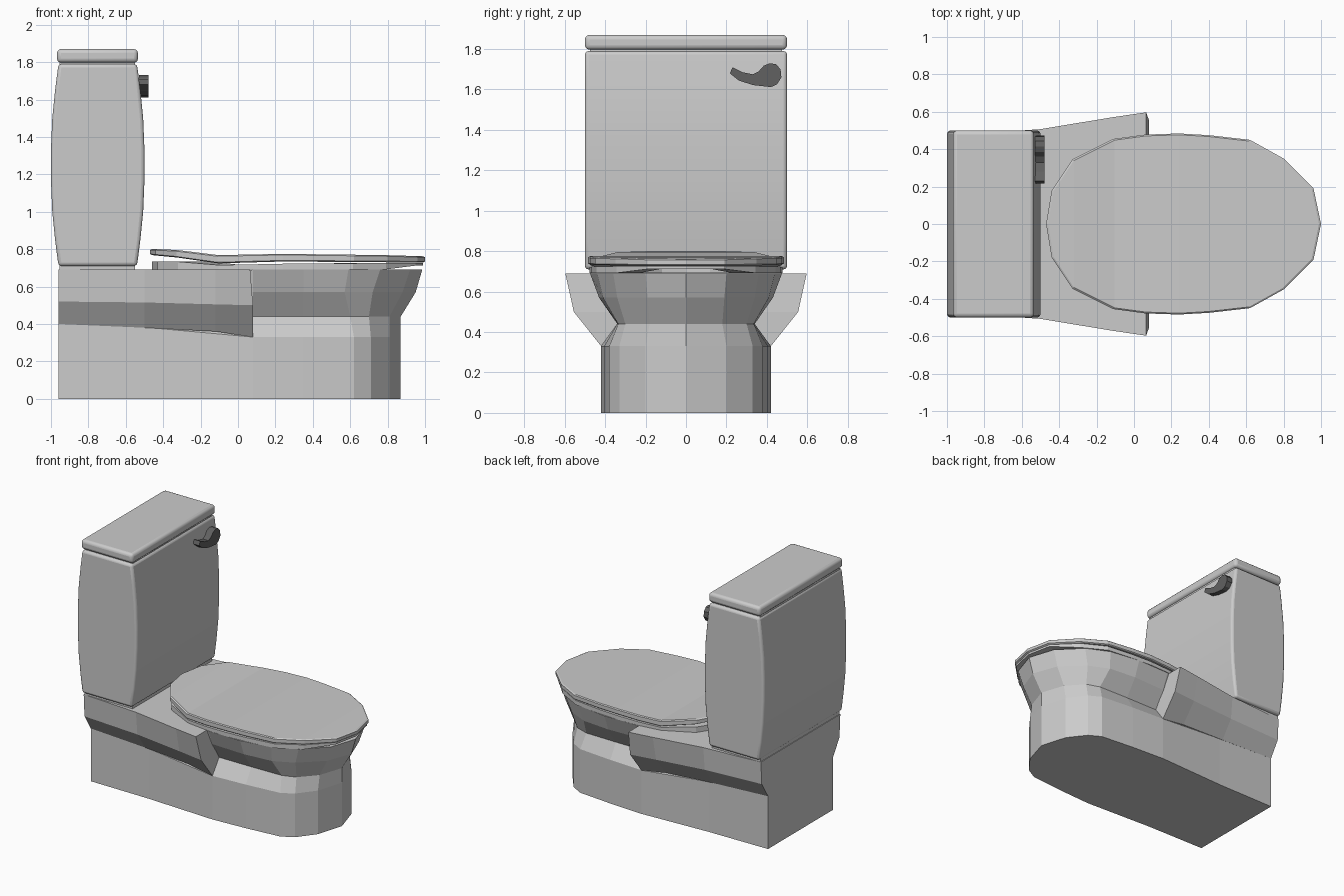
import bpy, bmesh

if "Cube" in bpy.data.objects:
    bpy.data.objects.remove(bpy.data.objects["Cube"])


def make_object(name, bm, bevel=0.0, color=None):
    bmesh.ops.remove_doubles(bm, verts=bm.verts, dist=0.0005)
    bmesh.ops.recalc_face_normals(bm, faces=bm.faces)
    mesh = bpy.data.meshes.new(name)
    bm.to_mesh(mesh)
    bm.free()
    ob = bpy.data.objects.new(name, mesh)
    bpy.context.collection.objects.link(ob)
    if bevel:
        mod = ob.modifiers.new("bevel", 'BEVEL')
        mod.width, mod.segments = bevel, 3
        mod.limit_method, mod.angle_limit = 'ANGLE', 0.7
        bpy.context.view_layer.objects.active = ob
        ob.select_set(True)
        bpy.ops.object.shade_smooth_by_angle(angle=0.6)
        ob.select_set(False)
    if color:
        mat = bpy.data.materials.new(name)
        mat.diffuse_color = color
        mat.use_nodes = True
        mat.node_tree.nodes["Principled BSDF"].inputs["Base Color"].default_value = mat.diffuse_color
        mesh.materials.append(mat)
    return ob


def mirrored_loft(name, halves, closed=False):
    """Loft half outlines (x, y, z), mirrored over y; caps are strips across y."""
    bm = bmesh.new()
    rings = [[bm.verts.new(p) for p in h] + [bm.verts.new((x, -y, z)) for x, y, z in reversed(h)]
             for h in halves]
    n = len(rings[0])
    pairs = list(zip(rings, rings[1:]))
    if closed:
        pairs.append((rings[-1], rings[0]))
    for a, b in pairs:
        for i in range(n):
            j = (i + 1) % n
            bm.faces.new((a[i], a[j], b[j], b[i]))
    if not closed:
        for r in (rings[0], rings[-1]):
            for i in range(n // 2 - 1):
                bm.faces.new((r[i], r[i + 1], r[n - 2 - i], r[n - 1 - i]))
    return make_object(name, bm)


def prism(name, profile, a, b, axis, **kw):
    """Extrude a 2D profile along x (profile is y,z) or y (profile is x,z)."""
    bm = bmesh.new()
    put = (lambda p, t: (t, p[0], p[1])) if axis == 'x' else (lambda p, t: (p[0], t, p[1]))
    face = bm.faces.new([bm.verts.new(put(p, a)) for p in profile])
    ext = bmesh.ops.extrude_face_region(bm, geom=[face])["geom"]
    vec = (b - a, 0, 0) if axis == 'x' else (0, b - a, 0)
    bmesh.ops.translate(bm, vec=vec, verts=[v for v in ext if isinstance(v, bmesh.types.BMVert)])
    return make_object(name, bm, **kw)


def box(name, x0, x1, y, z0, z1, **kw):
    return prism(name, [(x0, z0), (x1, z0), (x1, z1), (x0, z1)], -y, y, 'y', **kw)


def ramp(x, pts):
    for (xa, za), (xb, zb) in zip(pts, pts[1:]):
        if x <= xb:
            return za + (zb - za) * max(0, x - xa) / (xb - xa)
    return pts[-1][1]


# Pedestal and bowl in one loft, with a hollow basin
foot = [(-.96, .39), (-.47, .395), (.08, .42), (.35, .405), (.62, .38), (.71, .33), (.81, .2), (.87, 0)]
waist = [(-.9, .3), (-.47, .3), (.08, .34), (.35, .34), (.60, .335), (.70, .3), (.81, .18), (.87, 0)]
flare = [(-.9, .3), (-.47, .3), (.08, .42), (.35, .43), (.57, .41), (.72, .34), (.88, .19), (.95, 0)]
rim = [(-.9, .3), (-.47, .3), (.08, .47), (.35, .475), (.59, .44), (.76, .36), (.92, .20), (.985, 0)]
basin = [(.14, .1), (.18, .2), (.28, .3), (.4, .34), (.6, .31), (.72, .25), (.82, .14), (.86, 0)]
shoulder_z = [.40, .38, .33, .33, .33, .33, .33, .33]
mirrored_loft("pedestal_and_bowl", [
    [(x, y, 0) for x, y in foot],
    [(x, y, z) for (x, y), z in zip(foot, shoulder_z)],
    [(x, y, .44) for x, y in waist],
    [(x, y, .57) for x, y in flare],
    [(x, y, .68 if x < 0 else .69) for x, y in rim],
    [(x, y, .685) for x, y in basin],
    [(.5 + (x - .5) * .6, y * .6, .47) for x, y in basin]])

# Flared deck that carries the tank
mirrored_loft("rear_deck", [
    [(-.96, .475, .69), (-.96, .465, .52), (-.96, .39, .40)],
    [(-.50, .507, .69), (-.50, .49, .515), (-.50, .396, .38)],
    [(-.12, .57, .69), (-.12, .53, .505), (-.12, .41, .36)],
    [(.065, .597, .69), (.08, .555, .50), (.08, .42, .33)]])

# Seat ring and closed cover share one outline
outline = [(-.47, 0), (-.44, .18), (-.33, .345), (-.11, .455), (.06, .478), (.24, .484),
           (.40, .475), (.62, .45), (.80, .35), (.96, .19), (1.0, 0)]


def outline_at(scale, heights, dz=0.0):
    return [(.265 + (x - .265) * scale, y * scale, ramp(x, heights) + dz) for x, y in outline]


seat_low = [(-.47, .692), (.80, .692), (.96, .712), (1, .712)]
seat_top = [(-.47, .735), (-.33, .733), (-.11, .715), (.24, .722), (1, .727)]
mirrored_loft("seat", [outline_at(.985, seat_low), outline_at(.985, seat_top),
                       outline_at(.66, seat_top), outline_at(.66, seat_low)], closed=True)
cover_low = [(-.47, .768), (-.33, .755), (-.11, .724), (.24, .734), (.8, .73), (1, .728)]
cover_top = [(-.47, .802), (-.33, .795), (-.11, .768), (.24, .775), (.8, .768), (1, .762)]
mirrored_loft("seat_cover", [outline_at(.985, cover_low), outline_at(1, cover_low, .006),
                             outline_at(1, cover_top, -.006), outline_at(.985, cover_top)])

# Barrel-sided tank
side = [(.21, .71), (.228, .85), (.243, 1.0), (.25, 1.17), (.25, 1.33), (.243, 1.5), (.228, 1.65), (.21, 1.79)]
prism("tank", [(-.75 + x, z) for x, z in side] + [(-.75 - x, z) for x, z in reversed(side)],
      -.5, .5, 'y', bevel=.018)
box("tank_core", -.955, -.55, .475, .68, 1.82)
box("tank_lid", -.968, -.535, .5, 1.797, 1.87, bevel=.022)

# Flush handle
lever = [(.23, 1.71), (.217, 1.68), (.26, 1.645), (.33, 1.622), (.42, 1.612), (.45, 1.625), (.472, 1.66),
         (.468, 1.70), (.445, 1.725), (.415, 1.73), (.385, 1.718), (.36, 1.69), (.33, 1.675), (.28, 1.685)]
prism("flush_handle", lever, -.53, -.478, 'x', color=(.12, .12, .12, 1))
